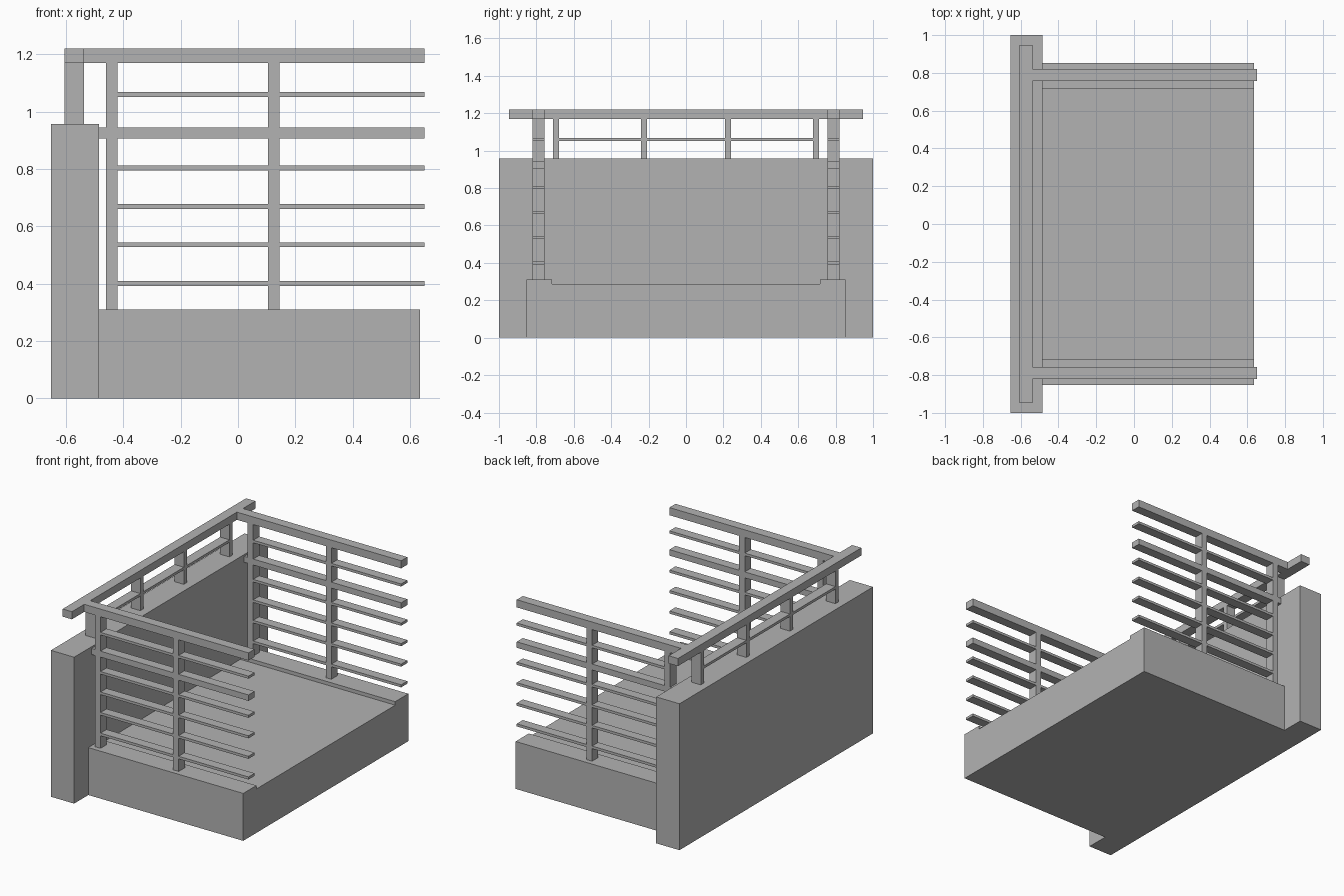
import bpy

cube = bpy.data.objects.get("Cube")
if cube:
    bpy.data.objects.remove(cube, do_unlink=True)

grey = bpy.data.materials.new("plain_grey")
grey.use_nodes = True
colour = (0.45, 0.45, 0.45, 1)
grey.diffuse_color = colour
grey.node_tree.nodes["Principled BSDF"].inputs["Base Color"].default_value = colour


def box(name, x, y, z):
    """Box spanning the given (low, high) pair on each axis."""
    spans = (x, y, z)
    bpy.ops.mesh.primitive_cube_add(size=1, location=[(a + b) / 2 for a, b in spans])
    ob = bpy.context.object
    ob.name = name
    ob.scale = [b - a for a, b in spans]
    bpy.ops.object.transform_apply(location=False, rotation=False, scale=True)
    ob.data.materials.append(grey)
    return ob


def mirrored(name, x, y, z):
    """The same box on both sides of the y = 0 plane."""
    box("left_" + name, x, y, z)
    box("right_" + name, x, (-y[1], -y[0]), z)


WALL_BACK, WALL_FRONT = -0.653, -0.485
FLOOR_END, RAIL_END = 0.635, 0.65
FLOOR_Z, CURB_Z, WALL_Z = 0.287, 0.31, 0.957
RAIL_Z = (1.17, 1.22)
FENCE_Y = (0.757, 0.82)
WALL_RAIL_X = (-0.605, -0.538)
SLAT = 0.017

# Solid wall, floor slab and raised curbs
box("wall", (WALL_BACK, WALL_FRONT), (-1, 1), (0, WALL_Z))
box("floor_slab", (WALL_FRONT, FLOOR_END), (-0.717, 0.717), (0, FLOOR_Z))
mirrored("curb", (WALL_FRONT, FLOOR_END), (0.717, 0.853), (0, CURB_Z))

# Railing on top of the wall
box("wall_top_rail", WALL_RAIL_X, (-0.947, 0.947), RAIL_Z)
for i, y in enumerate((0.225, 0.695)):
    mirrored(f"wall_post_{i}", WALL_RAIL_X, (y - 0.016, y + 0.016), (WALL_Z, RAIL_Z[0]))
box("wall_slat", WALL_RAIL_X, (-0.69, 0.69), (1.052, 1.052 + SLAT))

# Side fences: posts, top rail, thick middle rail and thin slats
for i, x in enumerate((-0.44, 0.125)):
    mirrored(f"fence_post_{i}", (x - 0.02, x + 0.02), FENCE_Y, (CURB_Z, RAIL_Z[0]))
mirrored("fence_top_rail", (WALL_RAIL_X[1], RAIL_END), FENCE_Y, RAIL_Z)
mirrored("fence_middle_rail", (WALL_FRONT, RAIL_END), FENCE_Y, (0.906, 0.945))
for i, z in enumerate((0.392, 0.527, 0.661, 0.795, 1.051)):
    mirrored(f"fence_slat_{i}", (-0.43, RAIL_END), FENCE_Y, (z, z + SLAT))
